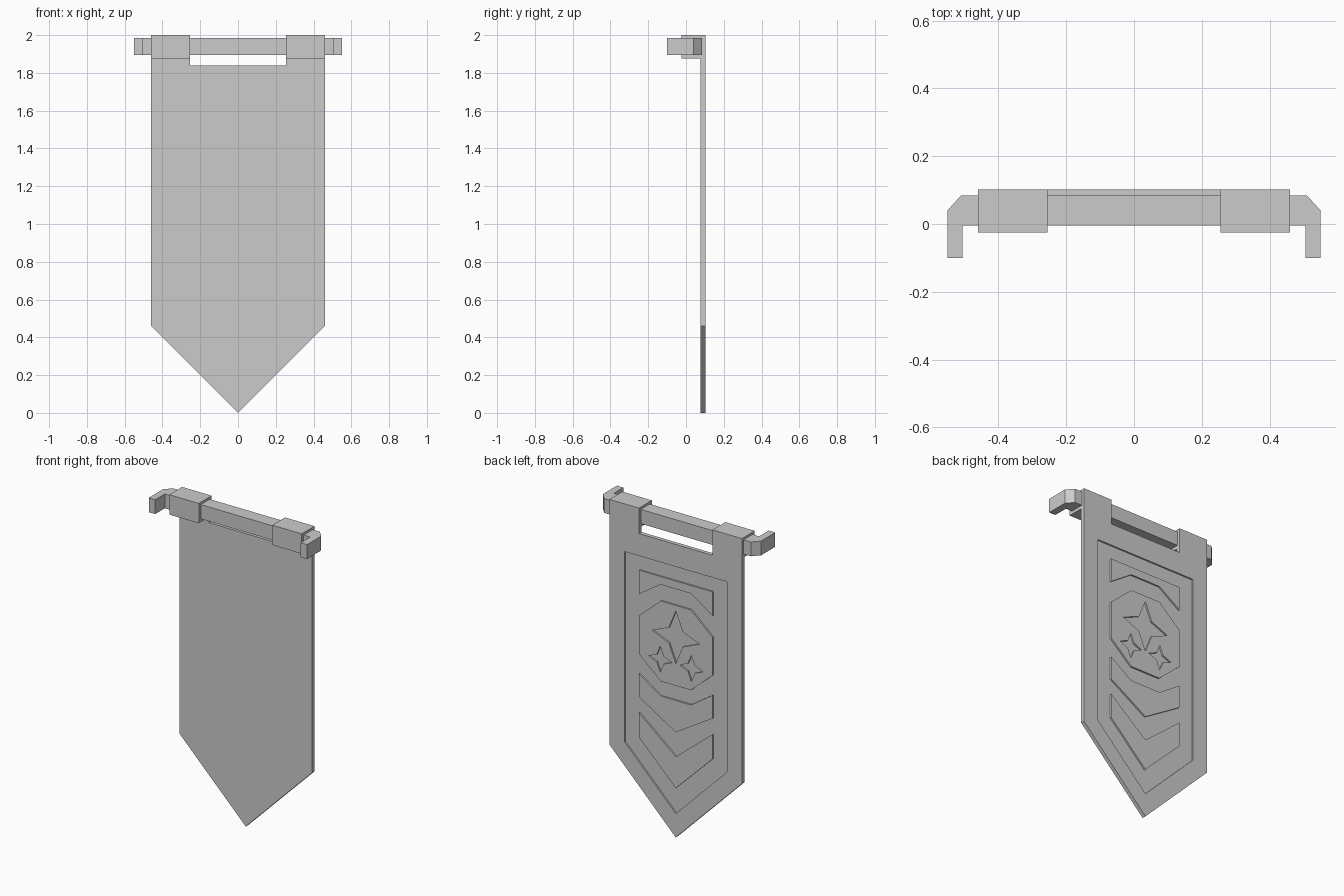
import bpy, bmesh

if "Cube" in bpy.data.objects:
    bpy.data.objects.remove(bpy.data.objects["Cube"])

BACK, FLOOR, FRONT = 0.102, 0.092, 0.077   # cloth y levels


def mesh_object(name, bm):
    bmesh.ops.recalc_face_normals(bm, faces=bm.faces)
    me = bpy.data.meshes.new(name)
    bm.to_mesh(me)
    bm.free()
    ob = bpy.data.objects.new(name, me)
    bpy.context.collection.objects.link(ob)
    return ob


def prism(name, outlines, lo, hi, axis='Y'):
    """Extrude closed 2D outlines along y (xz points) or z (xy points)."""
    bm = bmesh.new()
    for pts in outlines:
        def place(p, d):
            return (p[0], d, p[1]) if axis == 'Y' else (p[0], p[1], d)
        a = [bm.verts.new(place(p, lo)) for p in pts]
        b = [bm.verts.new(place(p, hi)) for p in pts]
        bm.faces.new(a)
        bm.faces.new(b[::-1])
        n = len(pts)
        for i in range(n):
            j = (i + 1) % n
            bm.faces.new((a[i], a[j], b[j], b[i]))
    return mesh_object(name, bm)


def mirrored(half):
    """Complete a right-hand outline by mirroring it across x = 0."""
    return half + [(-x, v) for x, v in reversed(half) if abs(x) > 1e-6]


def star(cx, cz, r, k):
    return [(cx, cz + r), (cx + k, cz + k), (cx + r, cz), (cx + k, cz - k),
            (cx, cz - r), (cx - k, cz - k), (cx - r, cz), (cx - k, cz + k)]


def cut(ob, cutter):
    cutter.hide_render = True
    cutter.hide_viewport = True
    m = ob.modifiers.new("cut", 'BOOLEAN')
    m.operation = 'DIFFERENCE'
    m.solver = 'EXACT'
    m.object = cutter


# Pointed cloth with two top tabs and a sunken back panel
cloth = prism("banner_cloth", [mirrored(
    [(0.255, 1.84), (0.255, 2.0), (0.46, 2.0), (0.46, 0.46), (0, 0)])], FRONT, BACK)
cut(cloth, prism("panel_cutter", [mirrored(
    [(0.355, 1.70), (0.355, 0.505), (0, 0.15)])], FLOOR, 0.15))

# Raised trim pieces on the panel
W = 0.255
prism("top_trim", [mirrored([(W, 1.61), (W, 1.46), (0.105, 1.56)])], 0.085, BACK)
prism("upper_chevron", [mirrored(
    [(0.105, 0.86), (W, 0.96), (W, 0.815), (0, 0.66)])], 0.085, BACK)
prism("lower_chevron", [mirrored(
    [(0, 0.507), (W, 0.715), (W, 0.56)]) [:3] + [(0, 0.31), (-W, 0.56), (-W, 0.715)]],
    0.085, BACK)

# Octagonal emblem with three sunken stars
emblem = prism("octagon_emblem", [mirrored(
    [(0.105, 1.457), (W, 1.325), (W, 1.085), (0.105, 0.953)])], 0.085, BACK)
cut(emblem, prism("star_cutter", [star(0, 1.257, 0.165, 0.048),
                                  star(0.108, 1.09, 0.082, 0.024),
                                  star(-0.108, 1.09, 0.082, 0.024)], FLOOR, 0.15))

# Square rod with chamfered ends bent toward the wall
prism("hanging_rod", [mirrored(
    [(0.505, -0.005), (0.505, -0.10), (0.55, -0.10), (0.55, 0.04), (0.51, 0.084)])],
    1.895, 1.985, 'Z')

# Fabric loops wrapped around the rod
for side, s in (("left", -1), ("right", 1)):
    prism(side + "_rod_loop", [[(s * 0.255, 1.875), (s * 0.46, 1.875),
                                (s * 0.46, 2.0), (s * 0.255, 2.0)]], -0.025, FRONT)
